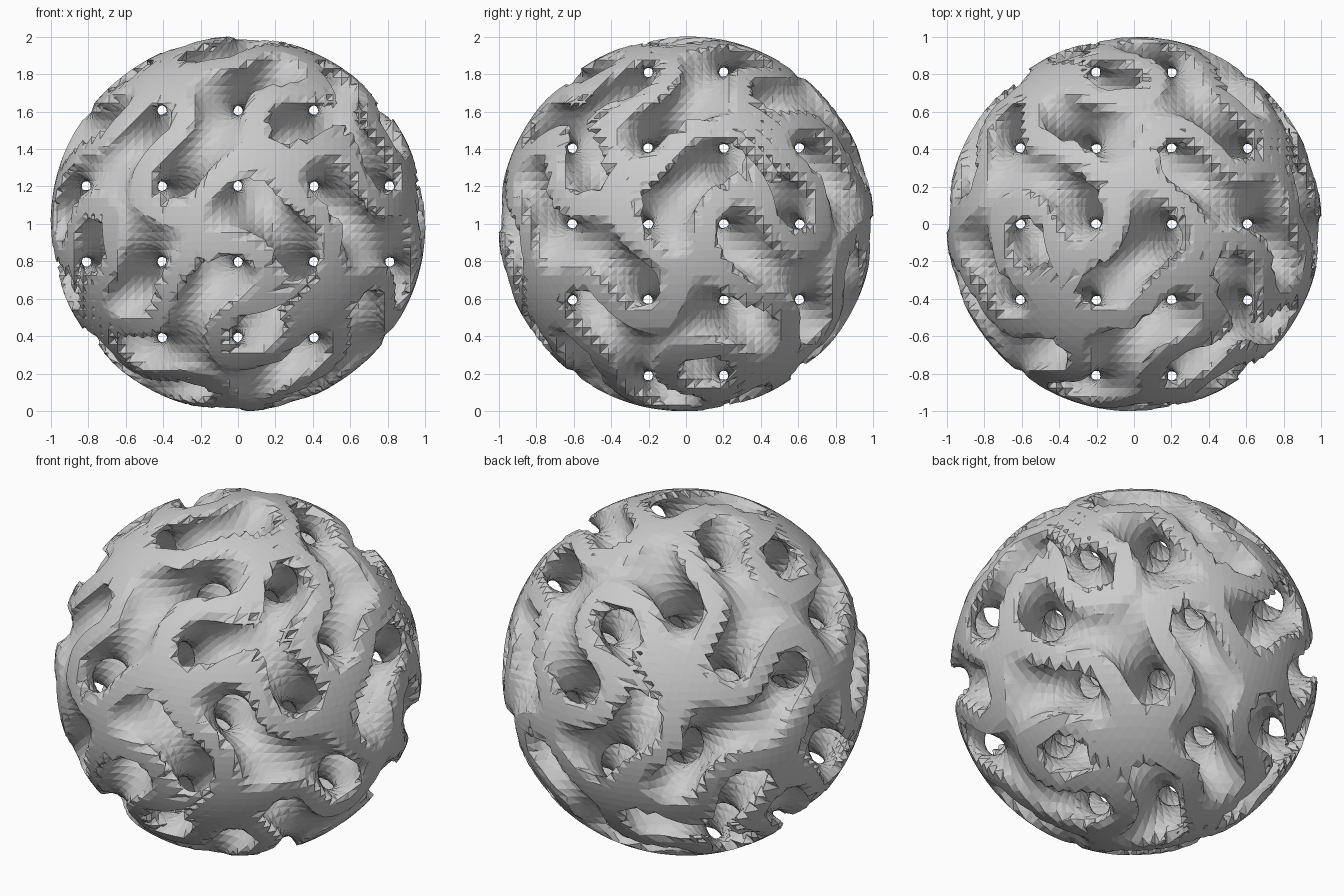
import bpy
import bmesh
from math import sin, cos, pi, sqrt
from itertools import permutations
from mathutils import Vector

if "Cube" in bpy.data.objects:
    bpy.data.objects.remove(bpy.data.objects["Cube"])

# Thick gyroid wall trimmed by a ball, polygonised with marching tetrahedra
RADIUS = 1.003
K = pi / 0.405           # half period of the lattice is 0.405
WALL = 0.77              # wall is where |gyroid| < WALL
N = 46                   # grid cells per side
SIZE = 1.06
H = 2 * SIZE / N
M = N + 1

axis = [-SIZE + i * H for i in range(M)]
S = [sin(K * a) for a in axis]
C = [cos(K * a) for a in axis]


def field(i, j, k):
    g = S[i] * C[j] - S[j] * C[k] + S[k] * C[i]
    r = sqrt(axis[i] ** 2 + axis[j] ** 2 + axis[k] ** 2)
    v = max((abs(g) - WALL) / (1.2 * K), r - RADIUS)
    return v if abs(v) > 1e-5 else 1e-5


val = [field(i, j, k) for i in range(M) for j in range(M) for k in range(M)]
step = (M * M, M, 1)


def position(n):
    return Vector((axis[n // (M * M)], axis[n // M % M], axis[n % M]))


# Six tetrahedra per cell, each a path along the axes in a different order
tets = []
for p in permutations(step):
    tets.append((0, p[0], p[0] + p[1], sum(p)))
corners = [a + b + c for a in (0, step[0]) for b in (0, step[1]) for c in (0, 1)]

verts, faces, cache = [], [], {}


def crossing(a, b):
    key = (a, b) if a < b else (b, a)
    if key not in cache:
        va, vb = val[key[0]], val[key[1]]
        cache[key] = len(verts)
        verts.append(position(key[0]).lerp(position(key[1]), va / (va - vb)))
    return cache[key]


def add_triangle(a, b, c, outward):
    n = (verts[b] - verts[a]).cross(verts[c] - verts[a])
    faces.append((a, b, c) if n.dot(outward) >= 0 else (a, c, b))


for i in range(N):
    for j in range(N):
        for k in range(N):
            base = i * M * M + j * M + k
            inside = sum(val[base + c] < 0 for c in corners)
            if inside in (0, 8):
                continue
            for t in tets:
                solid = [base + o for o in t if val[base + o] < 0]
                empty = [base + o for o in t if val[base + o] >= 0]
                if not solid or not empty:
                    continue
                out = (sum((position(n) for n in empty), Vector()) / len(empty)
                       - sum((position(n) for n in solid), Vector()) / len(solid))
                if len(solid) == 2:
                    (a, b), (c, d) = solid, empty
                    q = [crossing(a, c), crossing(a, d), crossing(b, d), crossing(b, c)]
                    add_triangle(q[0], q[1], q[2], out)
                    add_triangle(q[0], q[2], q[3], out)
                else:
                    add_triangle(*[crossing(a, b) for a in solid for b in empty], out)

# Porous ball object, flat shaded and standing on the floor
mesh = bpy.data.meshes.new("porous_ball")
mesh.from_pydata([(v.x, v.y, v.z + 1.0) for v in verts], [], faces)
bm = bmesh.new()
bm.from_mesh(mesh)
bmesh.ops.remove_doubles(bm, verts=bm.verts, dist=0.004)
bm.to_mesh(mesh)
bm.free()
mesh.validate()
ball = bpy.data.objects.new("porous_ball", mesh)
bpy.context.collection.objects.link(ball)
